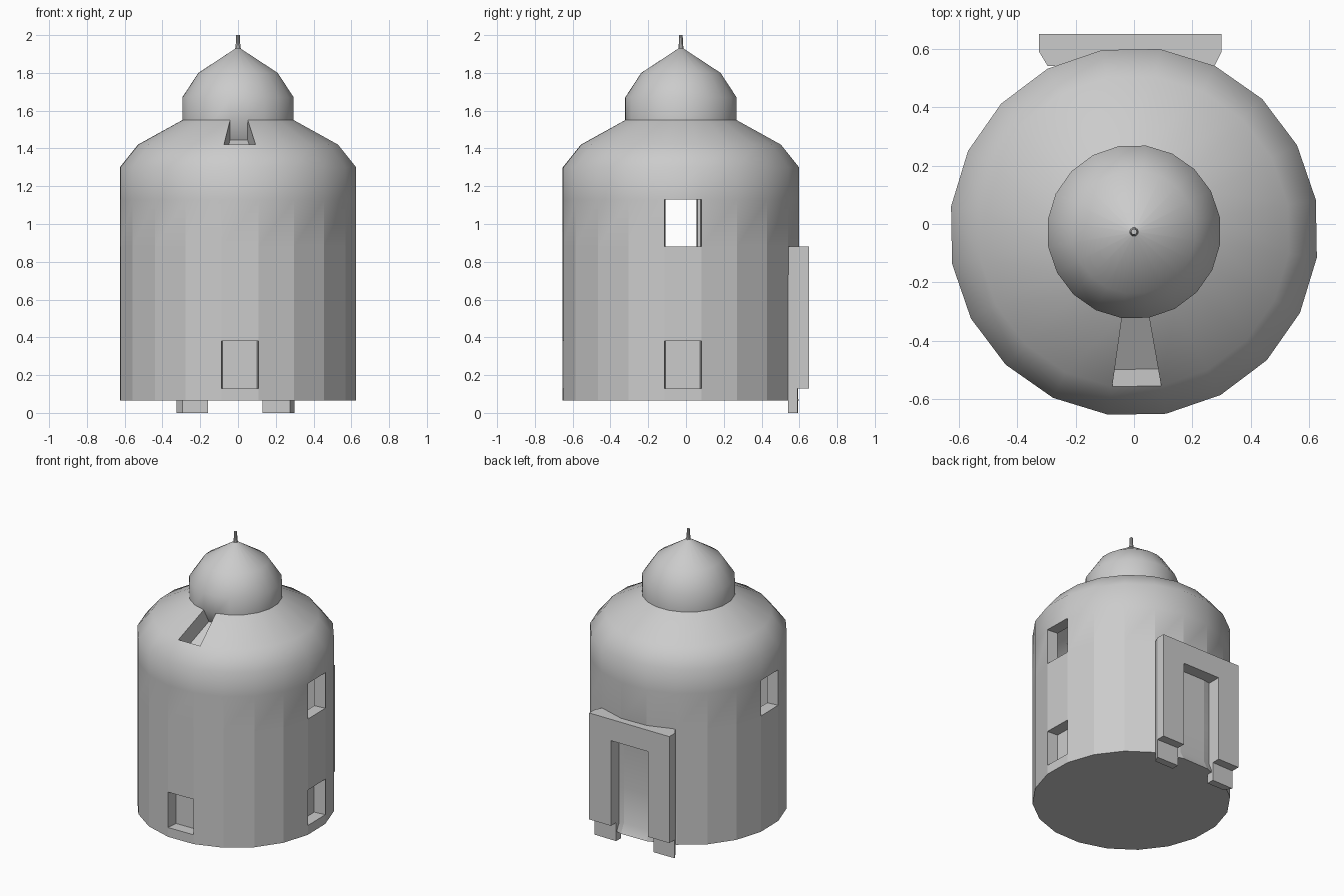
import bpy, bmesh
from math import cos, sin, radians
from mathutils import Vector

if "Cube" in bpy.data.objects:
    bpy.data.objects.remove(bpy.data.objects["Cube"])

SIDES = 20
CY = -0.027          # axis of the tower sits slightly forward


def finish(bm, name, smooth=False):
    mesh = bpy.data.meshes.new(name)
    bm.to_mesh(mesh)
    bm.free()
    obj = bpy.data.objects.new(name, mesh)
    bpy.context.collection.objects.link(obj)
    return obj


def lathe(bm, profile, sides, start):
    """Revolve (radius, z) points; returns rings of verts and bands of faces."""
    rings = [[bm.verts.new((r * cos(radians(start + i * 360 / sides)),
                            CY + r * sin(radians(start + i * 360 / sides)), z))
              for i in range(sides)] for r, z in profile]
    bands = [[bm.faces.new((a[i], a[(i + 1) % sides], b[(i + 1) % sides], b[i]))
              for i in range(sides)] for a, b in zip(rings, rings[1:])]
    bm.faces.new(rings[0][::-1])
    bm.faces.new(rings[-1])
    bm.normal_update()
    return rings, bands


def recess(bm, face, depth, squeeze=1.0, open_back=False):
    """Push one facet inward to make a niche, or an opening."""
    n = face.normal.copy()
    new = bmesh.ops.extrude_discrete_faces(bm, faces=[face])["faces"][0]
    c = new.calc_center_median()
    for v in new.verts:
        flat = Vector((v.co.x - c.x, v.co.y - c.y, 0)) * (squeeze - 1)
        v.co += flat - n * depth
    if open_back:
        bmesh.ops.delete(bm, geom=[new], context='FACES_ONLY')


def prism(bm, outline, z0, z1):
    lo = [bm.verts.new((x, y, z0)) for x, y in outline]
    hi = [bm.verts.new((x, y, z1)) for x, y in outline]
    n = len(outline)
    for i in range(n):
        j = (i + 1) % n
        bm.faces.new((lo[i], lo[j], hi[j], hi[i]))
    bm.faces.new(lo[::-1])
    bm.faces.new(hi)


# Tower: wall, sloped roof and dome in one revolved shell
bm = bmesh.new()
R = 0.632
profile = [(R, 0.065), (R, 0.13), (R, 0.38), (R, 0.73), (R, 0.88), (R, 1.13),
           (R, 1.30), (0.535, 1.42), (0.298, 1.55), (0.298, 1.67),
           (0.212, 1.80), (0.012, 1.93)]
rings, bands = lathe(bm, profile, SIDES, 10)

# Sunken door panel at the back
for ring in rings[1:4]:
    for v in ring[4:6]:
        v.co.y = 0.566
bm.normal_update()

# Niches (front, right), see-through windows (right, left), roof slot
FRONT, RIGHT, LEFT = 14, 19, 9
targets = [(bands[1][FRONT], 0.08, 0.92, False), (bands[1][RIGHT], 0.08, 0.92, False),
           (bands[4][RIGHT], 0.08, 0.92, True), (bands[4][LEFT], 0.08, 0.92, True),
           (bands[7][FRONT], 0.12, 1.0, False)]
for face, depth, squeeze, open_back in targets:
    recess(bm, face, depth, squeeze, open_back)

# Flat facets on the lower wall, smooth shading above
bm.normal_update()
for f in bm.faces:
    f.smooth = True
for e in bm.edges:
    a, b = e.verts
    low_vertical = abs(a.co.z - b.co.z) > 0.01 and max(a.co.z, b.co.z) < 1.14
    e.smooth = not (low_vertical or e.calc_face_angle(3.0) > radians(50))
finish(bm, "tower")

# Finial spike
bm = bmesh.new()
lathe(bm, [(0.016, 1.92), (0.011, 1.96), (0.010, 2.0)], 10, 0)
finish(bm, "finial")

# Door frame: two jambs and a lintel
right_jamb = [(0.13, 0.65), (0.13, 0.54), (0.275, 0.54), (0.30, 0.59), (0.30, 0.65)]
left_jamb = [(-0.16, 0.54), (-0.16, 0.65), (-0.325, 0.65), (-0.325, 0.59), (-0.295, 0.54)]
bm = bmesh.new()
prism(bm, right_jamb, 0.13, 0.88)
prism(bm, left_jamb, 0.13, 0.88)
prism(bm, [(-0.16, 0.55), (0.13, 0.55), (0.13, 0.65), (-0.16, 0.65)], 0.73, 0.88)
finish(bm, "door_frame")

# Feet below the jambs
for name, jamb in (("right_foot", right_jamb), ("left_foot", left_jamb)):
    bm = bmesh.new()
    prism(bm, [(x, min(y, 0.592)) for x, y in jamb if not (abs(x) >= 0.3 and y > 0.6)],
          0.0, 0.13)
    finish(bm, name)
